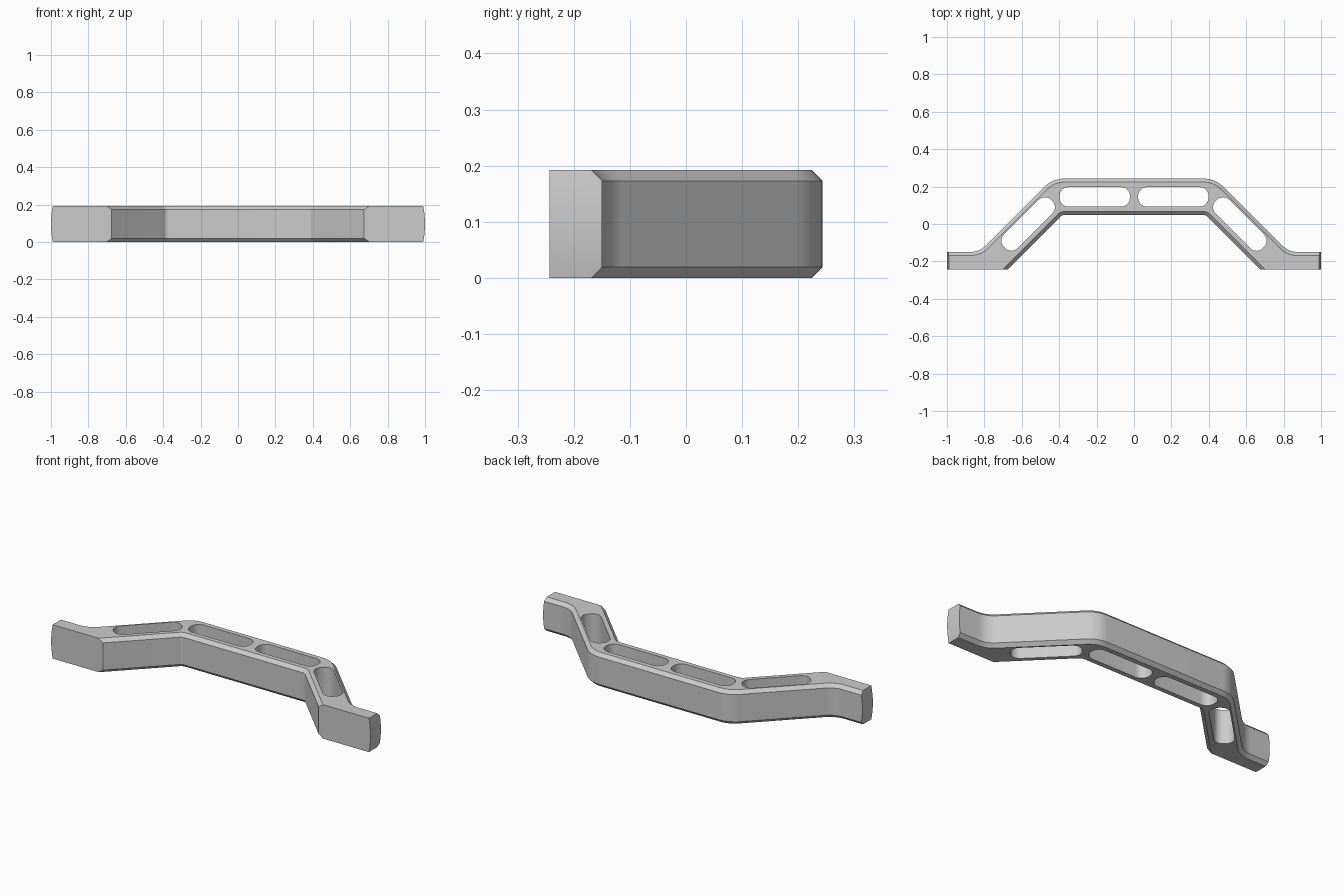
import bpy, bmesh
from math import sin, cos, pi, sqrt, radians
from mathutils import Vector

cube = bpy.data.objects.get("Cube")
if cube:
    bpy.data.objects.remove(cube, do_unlink=True)

HEIGHT, CHAMFER, DEPTH = 0.192, 0.019, 0.243
BULGE = 0.01
ARC_STEPS = 8


def fillet(prev, corner, nxt, radius):
    """Points of a tangent arc that rounds one corner."""
    a, b = (prev - corner).normalized(), (nxt - corner).normalized()
    half = a.angle(b) / 2
    reach = radius * cos(half) / sin(half)
    centre = corner + (a + b).normalized() * radius / sin(half)
    start, end = corner + a * reach - centre, corner + b * reach - centre
    return [centre + start.lerp(end, i / ARC_STEPS).normalized() * radius
            for i in range(ARC_STEPS + 1)]


def outline(inset, end_x):
    """Plan outline; the back and inner walls move in by inset, the pads do not."""
    slant = inset * sqrt(2)
    back_arm, back_top, inner = -0.15 - inset, DEPTH - inset, 0.048 + inset
    outer_line, inner_line = 0.677 - slant, 0.432 + slant
    back = [(-end_x, back_arm, 0),
            (back_arm - outer_line, back_arm, 0.12 + inset),
            (back_top - outer_line, back_top, 0.15 - inset)]
    front = [(end_x, -DEPTH, 0),
             (DEPTH + inner_line, -DEPTH, 0),
             (inner_line - inner, inner, 0.03 + inset)]
    mirror = lambda side: [(-x, y, r) for x, y, r in reversed(side)]
    path = back + mirror(back) + front + mirror(front)
    points = []
    for i, (x, y, r) in enumerate(path):
        p, n = path[i - 1], path[(i + 1) % len(path)]
        here = Vector((x, y))
        points += fillet(Vector(p[:2]), here, Vector(n[:2]), r) if r else [here]
    return points


def slot(x, y, length, width, radius, angle):
    """Rounded rectangle in plan."""
    u = Vector((cos(angle), sin(angle)))
    v = Vector((-u.y, u.x))
    points = []
    for k, (sx, sy) in enumerate([(1, 1), (-1, 1), (-1, -1), (1, -1)]):
        for i in range(ARC_STEPS + 1):
            t = (k + i / ARC_STEPS) * pi / 2
            points.append(Vector((x, y))
                          + u * (sx * (length / 2 - radius) + radius * cos(t))
                          + v * (sy * (width / 2 - radius) + radius * sin(t)))
    return points


def add_walls(bm, rings):
    """Stack rings of points into walls; return the open edges at both ends."""
    loops = [[bm.verts.new((p.x, p.y, z)) for p in pts] for z, pts in rings]
    for low, high in zip(loops, loops[1:]):
        for i in range(len(low)):
            j = (i + 1) % len(low)
            bm.faces.new((low[i], low[j], high[j], high[i]))
    return [[bm.edges.get((loop[i - 1], loop[i])) for i in range(len(loop))]
            for loop in (loops[0], loops[-1])]


bm = bmesh.new()

# Outer walls: chamfered top and bottom, ends bowed slightly outward
levels = [0, CHAMFER, 0.045, 0.07, HEIGHT / 2]
levels += [HEIGHT - z for z in reversed(levels[:-1])]
rings = []
for z in levels:
    inset = max(0, CHAMFER - min(z, HEIGHT - z))
    rings.append((z, outline(inset, 1 - BULGE * (2 * z / HEIGHT - 1) ** 2)))
bottom, top = add_walls(bm, rings)

# Through slots: two in the middle span, one in each sloping leg
for side in (-1, 1):
    for pts in (slot(side * 0.21, 0.145, 0.376, 0.104, 0.047, 0),
                slot(side * 0.566, 0, 0.356, 0.104, 0.047, -side * radians(45))):
        low, high = add_walls(bm, [(0, pts), (HEIGHT, pts)])
        bottom += low
        top += high

# Flat top and bottom around the slots
for edges in (bottom, top):
    bmesh.ops.triangle_fill(bm, use_beauty=True, use_dissolve=False, edges=edges)
bmesh.ops.recalc_face_normals(bm, faces=bm.faces)

mesh = bpy.data.meshes.new("bracket_handle")
bm.to_mesh(mesh)
bm.free()
handle = bpy.data.objects.new("bracket_handle", mesh)
bpy.context.collection.objects.link(handle)

# Plain grey finish
grey = bpy.data.materials.new("plain_grey")
grey.use_nodes = True
colour = (0.6, 0.6, 0.6, 1)
grey.diffuse_color = colour
grey.node_tree.nodes["Principled BSDF"].inputs["Base Color"].default_value = colour
mesh.materials.append(grey)

bpy.context.view_layer.objects.active = handle
handle.select_set(True)
bpy.ops.object.shade_smooth_by_angle(angle=radians(25))
